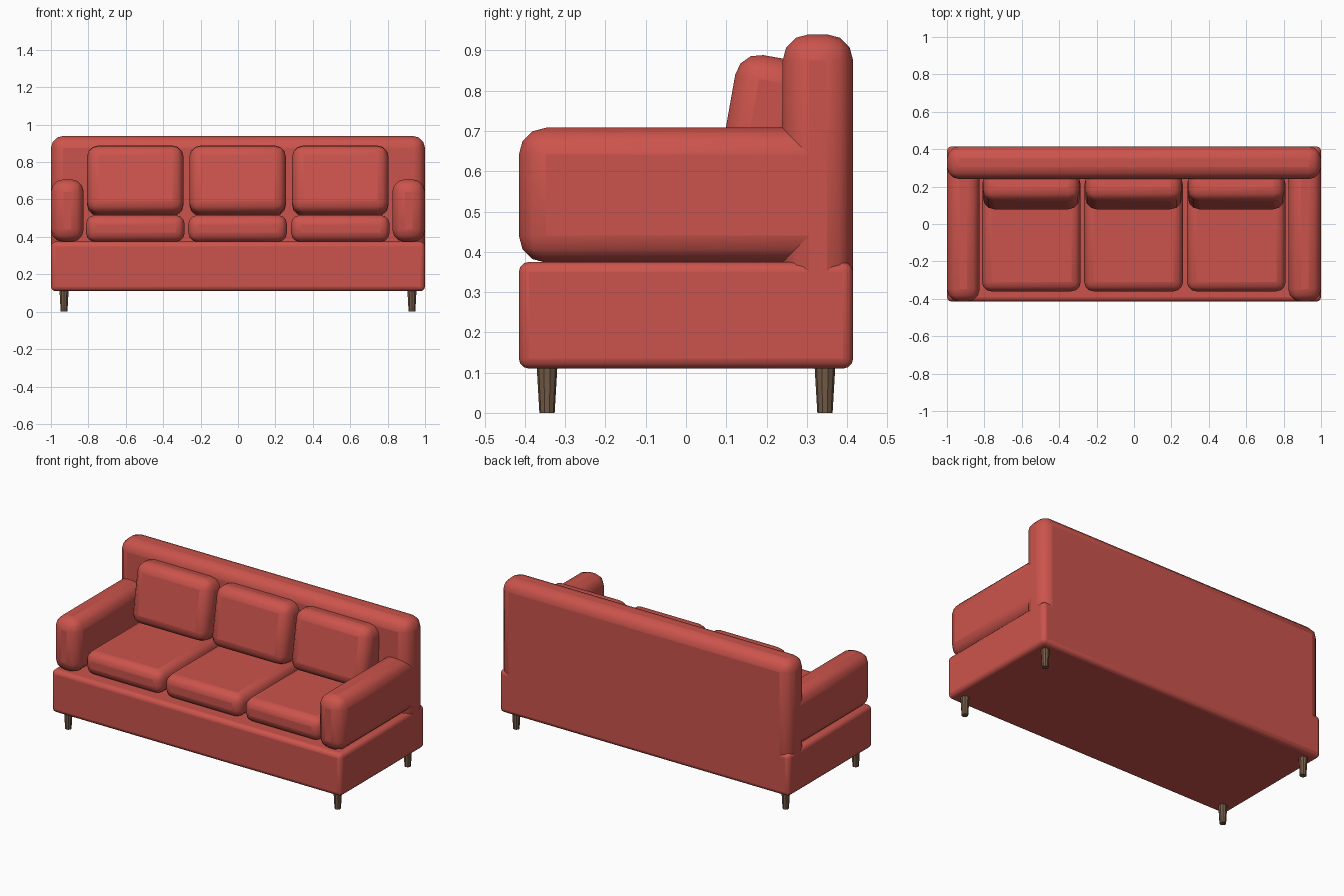
import bpy
import math
from mathutils import Matrix

default = bpy.data.objects.get("Cube")
if default:
    bpy.data.objects.remove(default, do_unlink=True)


def make_material(name, rgb):
    mat = bpy.data.materials.new(name)
    mat.use_nodes = True
    mat.diffuse_color = (*rgb, 1)
    mat.node_tree.nodes["Principled BSDF"].inputs["Base Color"].default_value = (*rgb, 1)
    return mat


fabric = make_material("red fabric", (0.60, 0.088, 0.072))
wood = make_material("brown wood", (0.17, 0.105, 0.064))


def padded_box(name, low, high, bevel, segments=3, tilt=0):
    """Rounded upholstery block between two corners, tilted about its centre."""
    center = [(a + b) / 2 for a, b in zip(low, high)]
    size = [b - a for a, b in zip(low, high)]
    bpy.ops.mesh.primitive_cube_add(size=1, location=center)
    obj = bpy.context.object
    obj.name = name
    obj.data.transform(Matrix.Diagonal((*size, 1)))
    obj.rotation_euler.x = math.radians(tilt)
    obj.data.materials.append(fabric)
    mod = obj.modifiers.new("rounded edges", "BEVEL")
    mod.width = bevel
    mod.segments = segments
    bpy.ops.object.shade_smooth_by_angle(angle=math.radians(20))
    return obj


# Frame
padded_box("base", (-1, -0.415, 0.11), (1, 0.415, 0.375), 0.025)
padded_box("backrest", (-1, 0.24, 0.28), (1, 0.415, 0.94), 0.065)

# Armrests
for side, sign in (("left", 1), ("right", -1)):
    x0, x1 = sorted((sign * 0.825, sign))
    padded_box(side + "_armrest", (x0, -0.415, 0.373), (x1, 0.38, 0.708), 0.067)

# Seat and back cushions
for label, x in (("right", -0.549), ("middle", -0.002), ("left", 0.547)):
    padded_box(label + "_seat_cushion", (x - 0.264, -0.36, 0.373),
               (x + 0.264, 0.26, 0.517), 0.05)
    padded_box(label + "_back_cushion", (x - 0.258, 0.099, 0.515),
               (x + 0.258, 0.289, 0.885), 0.06, tilt=-10)

# Tapered legs
for end, y in (("front", -0.345), ("back", 0.345)):
    for side, x in (("left", 0.93), ("right", -0.93)):
        bpy.ops.mesh.primitive_cone_add(vertices=10, radius1=0.019, radius2=0.026,
                                        depth=0.12, location=(x, y, 0.06))
        leg = bpy.context.object
        leg.name = f"{end}_{side}_leg"
        leg.data.materials.append(wood)
